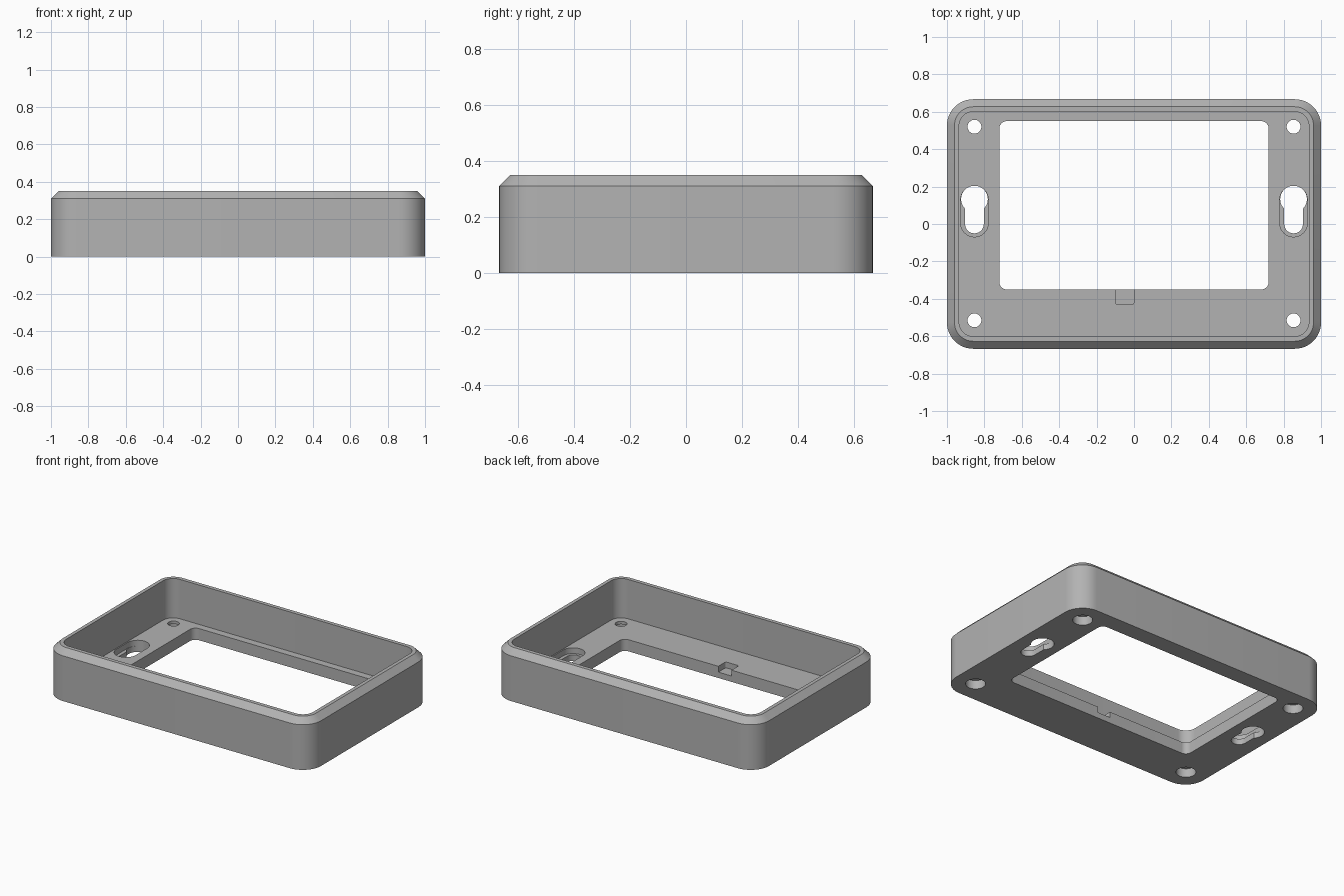
import bpy
import bmesh
from math import cos, sin, pi, radians

if "Cube" in bpy.data.objects:
    bpy.data.objects.remove(bpy.data.objects["Cube"])

HEIGHT = 0.35
CHAMFER = 0.04
FLOOR = 0.08


def rounded_rect(x0, x1, y0, y1, r, steps=12):
    """Outline of a rectangle with rounded corners, counter-clockwise."""
    corners = [(x1 - r, y1 - r), (x0 + r, y1 - r), (x0 + r, y0 + r), (x1 - r, y0 + r)]
    return [(cx + r * cos(pi / 2 * (q + i / steps)), cy + r * sin(pi / 2 * (q + i / steps)))
            for q, (cx, cy) in enumerate(corners) for i in range(steps + 1)]


def slot(x, y0, y1, r):
    """Outline of a vertical slot with round ends centred at y0 and y1."""
    n = 16
    return ([(x + r * cos(pi * i / n), y1 + r * sin(pi * i / n)) for i in range(n + 1)]
            + [(x - r * cos(pi * i / n), y0 - r * sin(pi * i / n)) for i in range(n + 1)])


def circle(x, y, r, n=32):
    return [(x + r * cos(2 * pi * i / n), y + r * sin(2 * pi * i / n)) for i in range(n)]


def loft(name, layers):
    """Closed solid through a stack of (outline, height) layers."""
    bm = bmesh.new()
    rings = [[bm.verts.new((x, y, z)) for x, y in outline] for outline, z in layers]
    n = len(rings[0])
    for low, high in zip(rings, rings[1:]):
        for i in range(n):
            j = (i + 1) % n
            bm.faces.new((low[i], low[j], high[j], high[i]))
    bm.faces.new(rings[0][::-1])
    bm.faces.new(rings[-1])
    mesh = bpy.data.meshes.new(name)
    bm.to_mesh(mesh)
    bm.free()
    obj = bpy.data.objects.new(name, mesh)
    bpy.context.collection.objects.link(obj)
    return obj


def cut(target, name, outline, z0, z1):
    """Subtract a prism from the target, then remove the prism."""
    cutter = loft(name, [(outline, z0), (outline, z1)])
    cutter.hide_render = True
    mod = target.modifiers.new(name, "BOOLEAN")
    mod.operation = "DIFFERENCE"
    mod.solver = "EXACT"
    mod.object = cutter
    bpy.context.view_layer.objects.active = target
    bpy.ops.object.modifier_apply(modifier=mod.name)
    bpy.data.objects.remove(cutter)


# Outer shell with a chamfered top rim
side = rounded_rect(-1, 1, -0.667, 0.667, 0.14)
rim = rounded_rect(-1 + CHAMFER, 1 - CHAMFER, -0.667 + CHAMFER, 0.667 - CHAMFER, 0.10)
frame = loft("enclosure_frame", [(side, 0), (side, HEIGHT - CHAMFER), (rim, HEIGHT)])

# Open tray, window through the floor, and cable notch
cut(frame, "tray", rounded_rect(-0.935, 0.935, -0.60, 0.60, 0.075), FLOOR, 1)
cut(frame, "window", rounded_rect(-0.72, 0.72, -0.35, 0.55, 0.04), -1, 0.2)
cut(frame, "notch", rounded_rect(-0.1, 0, -0.43, -0.3, 0.012, 4), FLOOR / 2, 0.2)

for s in (-1, 1):
    x = s * 0.853
    # Keyhole hangers with a recess for the screw head
    cut(frame, "keyhole_recess", slot(x, 0.005, 0.13, 0.074), FLOOR / 2, 0.2)
    cut(frame, "keyhole_slot", slot(x, 0.0, 0.13, 0.05), -1, 0.2)
    cut(frame, "keyhole_entry", circle(x, 0.133, 0.0715), -1, 0.2)
    # Corner screw holes, counterbored underneath
    for y in (-0.515, 0.52):
        cut(frame, "screw_hole", circle(x, y, 0.037), -1, 0.2)
        cut(frame, "screw_counterbore", circle(x, y, 0.062), -1, FLOOR * 0.75)

# Grey plastic
grey = bpy.data.materials.new("grey_plastic")
grey.use_nodes = True
colour = (0.45, 0.45, 0.45, 1)
grey.diffuse_color = colour
grey.node_tree.nodes["Principled BSDF"].inputs["Base Color"].default_value = colour
frame.data.materials.clear()
frame.data.materials.append(grey)

bpy.ops.object.select_all(action="DESELECT")
frame.select_set(True)
bpy.context.view_layer.objects.active = frame
bpy.ops.object.shade_smooth_by_angle(angle=radians(30))
